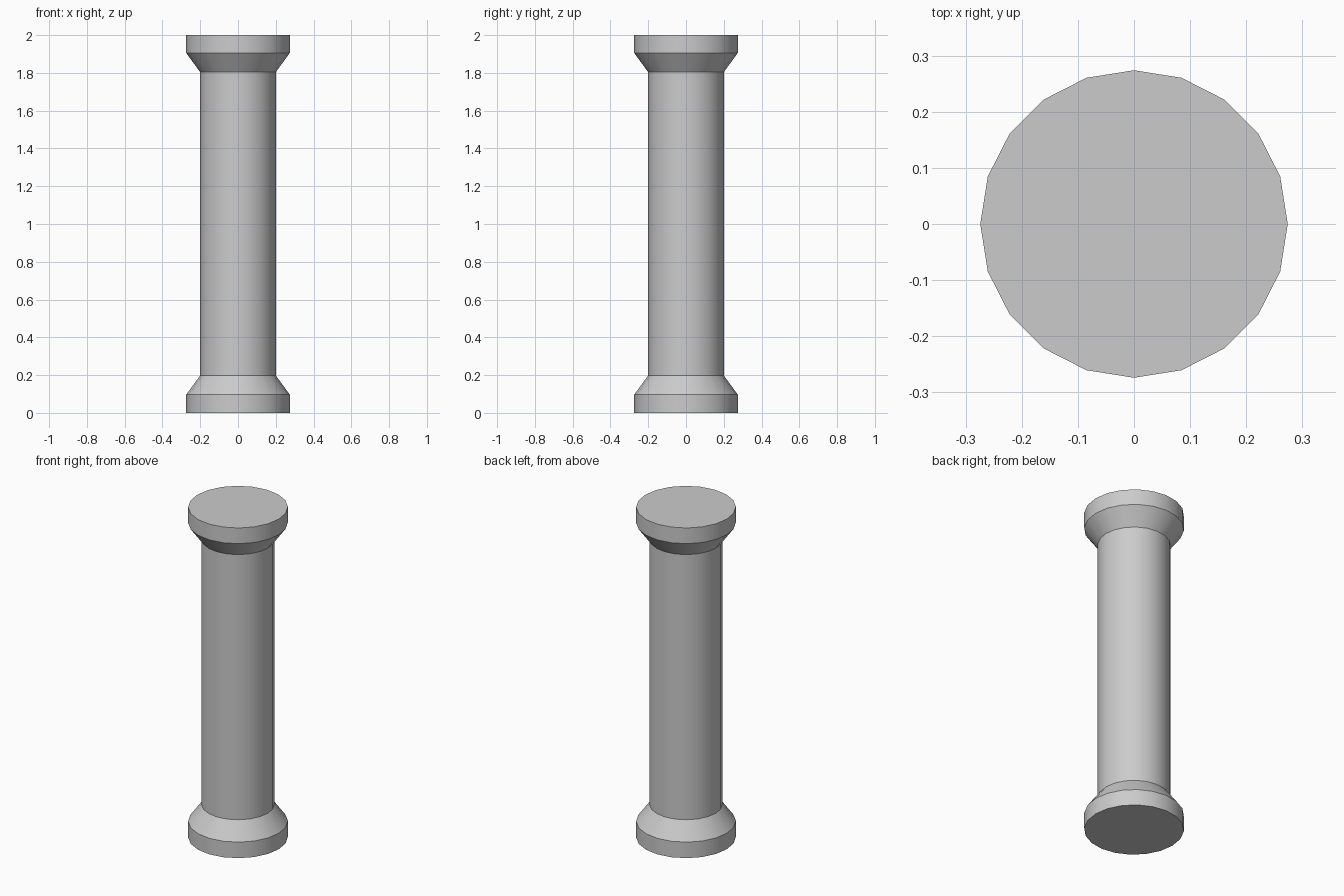
import bpy, bmesh
from math import cos, sin, pi, radians

if "Cube" in bpy.data.objects:
    bpy.data.objects.remove(bpy.data.objects["Cube"])

SIDES = 20
R_END, R_SHAFT = 0.274, 0.2

# Half profile (radius, height): base, lower taper, shaft, upper taper, capital
profile = [(R_END, 0), (R_END, 0.097), (R_SHAFT, 0.198),
           (R_SHAFT, 1.804), (R_END, 1.905), (R_END, 2)]

# Column turned around z
bm = bmesh.new()
rings = [[bm.verts.new((r * cos(2 * pi * i / SIDES), r * sin(2 * pi * i / SIDES), z))
          for i in range(SIDES)] for r, z in profile]
for lower, upper in zip(rings, rings[1:]):
    for i in range(SIDES):
        j = (i + 1) % SIDES
        bm.faces.new((lower[i], lower[j], upper[j], upper[i]))

# End caps
bm.faces.new(rings[0][::-1])
bm.faces.new(rings[-1])

mesh = bpy.data.meshes.new("column")
bm.to_mesh(mesh)
bm.free()
column = bpy.data.objects.new("column", mesh)
bpy.context.collection.objects.link(column)

# Smooth around the sides, crisp at the tapers and caps
bpy.context.view_layer.objects.active = column
column.select_set(True)
bpy.ops.object.shade_smooth_by_angle(angle=radians(30))
